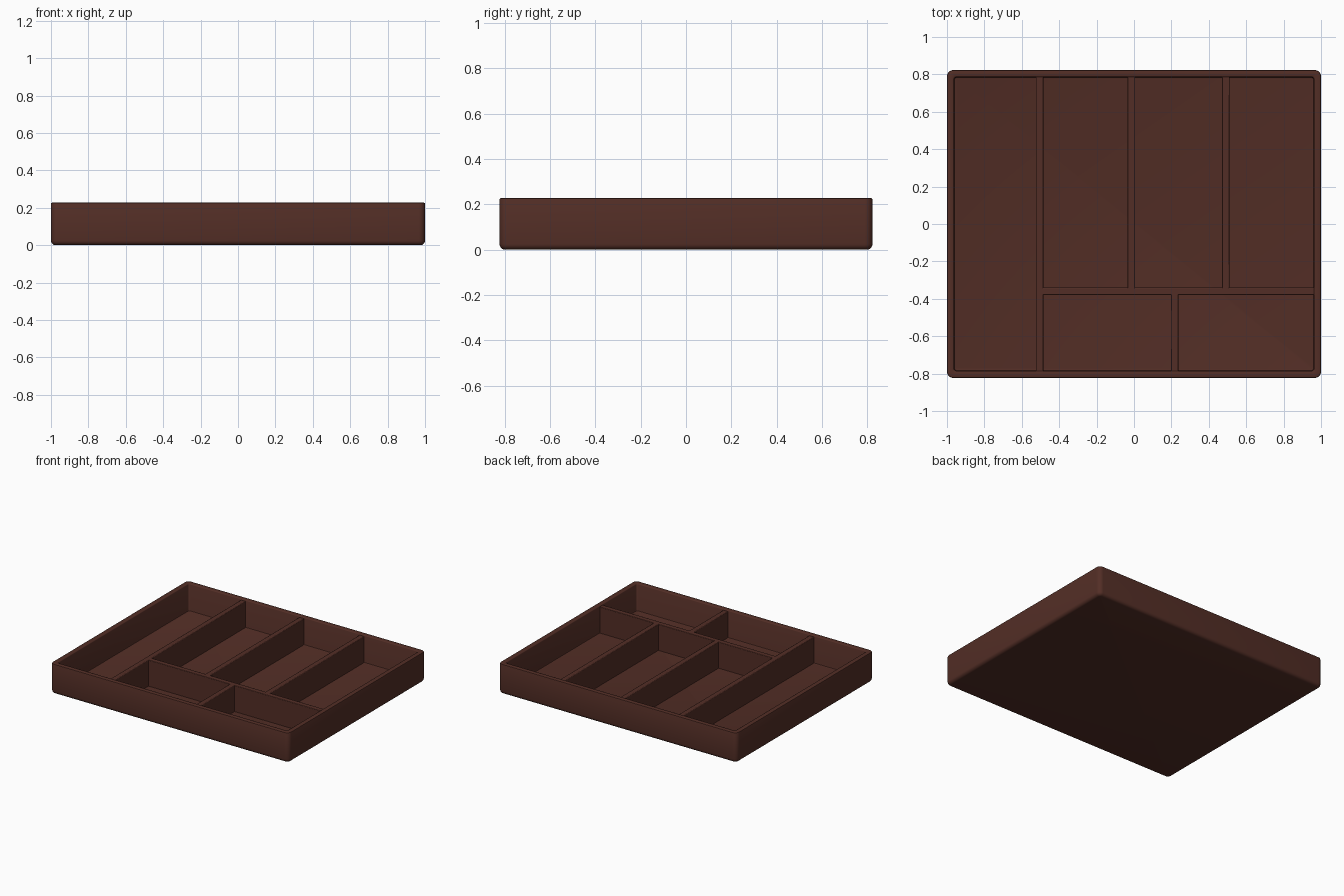
import bpy, bmesh, math

if "Cube" in bpy.data.objects:
    bpy.data.objects.remove(bpy.data.objects["Cube"])

wood = bpy.data.materials.new("dark brown")
wood.diffuse_color = (0.086, 0.027, 0.019, 1)
wood.use_nodes = True
wood.node_tree.nodes["Principled BSDF"].inputs["Base Color"].default_value = wood.diffuse_color

HX, HY, H = 1.0, 0.823, 0.228   # outer half sizes and height
WALL, FLOOR = 0.038, 0.022


def finish(ob):
    ob.data.materials.append(wood)
    bpy.ops.object.select_all(action='DESELECT')
    ob.select_set(True)
    bpy.context.view_layer.objects.active = ob
    bpy.ops.object.shade_smooth_by_angle(angle=math.radians(40))


def ring(bm, inset, r, z, n=6):
    """Rounded rectangle loop, inset from the outer size."""
    hx, hy, out = HX - inset, HY - inset, []
    for k, (sx, sy) in enumerate([(1, 1), (-1, 1), (-1, -1), (1, -1)]):
        for i in range(n + 1):
            a = math.pi / 2 * (k + i / n)
            out.append(bm.verts.new((sx * (hx - r) + r * math.cos(a),
                                     sy * (hy - r) + r * math.sin(a), z)))
    return out


# Tray shell: lofted from underside, up the outside, over the rim, to the floor
profile = []
R = 0.025
for i in range(6):
    a = math.pi / 2 * i / 5
    profile.append((R * (1 - math.sin(a)), R * (1 - math.cos(a))))
profile += [(0, H - 0.007), (0.002, H - 0.002), (0.007, H),
            (WALL - 0.006, H), (WALL - 0.002, H - 0.002), (WALL, H - 0.006),
            (WALL, FLOOR + 0.008), (WALL + 0.002, FLOOR + 0.002), (WALL + 0.008, FLOOR)]
bm = bmesh.new()
rings = [ring(bm, d, max(0.034 - d, 0.012), z) for d, z in profile]
for a, b in zip(rings, rings[1:]):
    for i in range(len(a)):
        j = (i + 1) % len(a)
        bm.faces.new((a[i], a[j], b[j], b[i]))
bm.faces.new(rings[0][::-1])
bm.faces.new(rings[-1])
bmesh.ops.recalc_face_normals(bm, faces=bm.faces)
mesh = bpy.data.meshes.new("tray_shell")
bm.to_mesh(mesh)
bm.free()
shell = bpy.data.objects.new("tray_shell", mesh)
bpy.context.collection.objects.link(shell)
finish(shell)


def divider(name, x0, x1, y0, y1, top=H - 0.008):
    z0 = FLOOR - 0.01
    bpy.ops.mesh.primitive_cube_add(size=1, location=((x0 + x1) / 2, (y0 + y1) / 2, (z0 + top) / 2))
    ob = bpy.context.object
    ob.name = name
    ob.scale = (x1 - x0, y1 - y0, top - z0)
    bpy.ops.object.transform_apply(location=False, rotation=False, scale=True)
    bev = ob.modifiers.new("soft_edges", 'BEVEL')
    bev.width, bev.segments = 0.004, 2
    finish(ob)


# Dividers, with ends sunk slightly into the walls they meet
IX, IY, T = HX - WALL + 0.01, HY - WALL + 0.01, 0.02
divider("long_divider", -0.505 - T, -0.505 + T, -IY, IY)
divider("cross_divider", -0.495, IX, -0.36 - T, -0.36 + T)
for i, x in enumerate((-0.015, 0.49)):
    divider(f"back_divider_{i + 1}", x - T, x + T, -0.35, IY)
divider("front_divider", 0.217 - T, 0.217 + T, -IY, -0.37)
